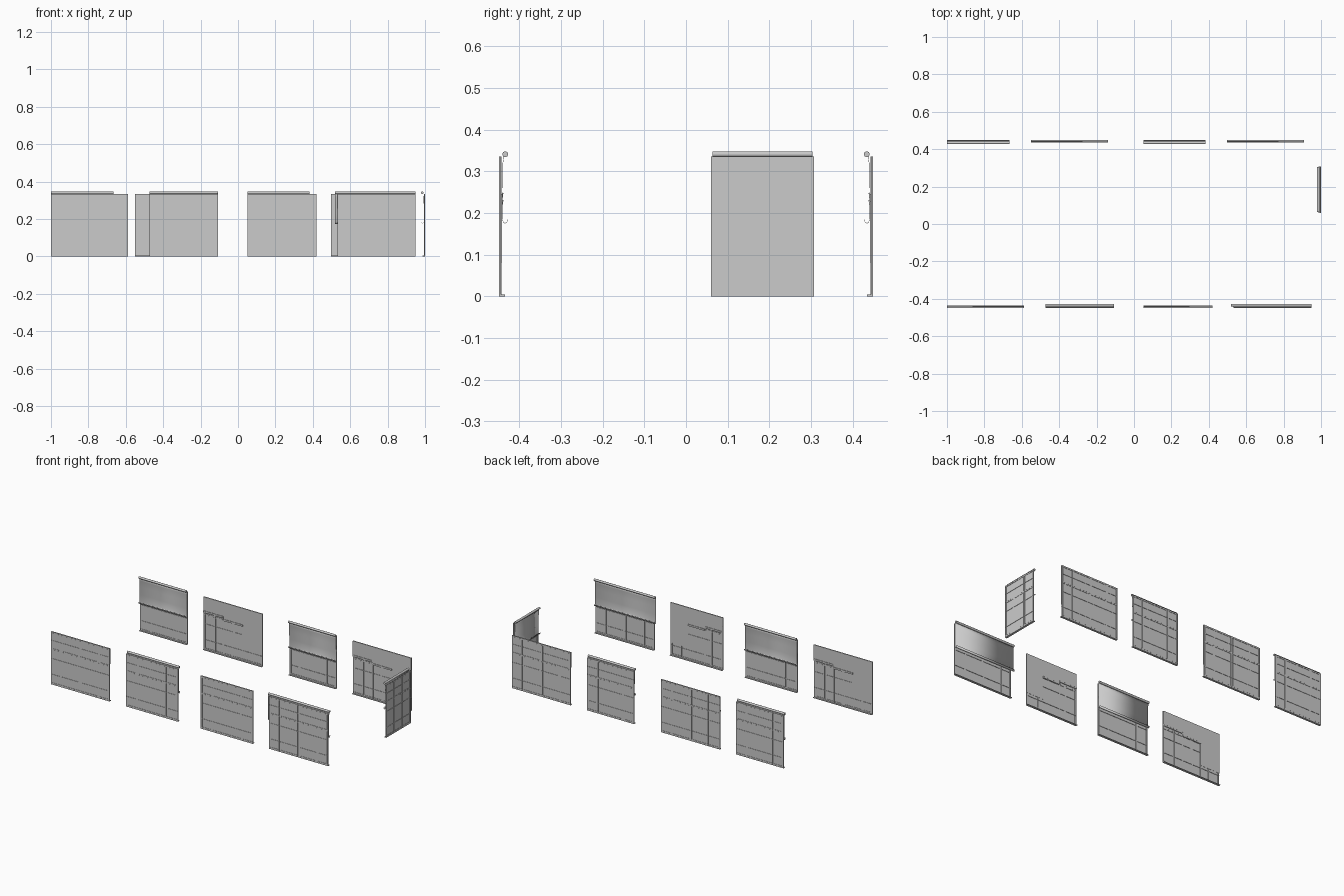
import bpy, bmesh, math
from mathutils import Matrix

cube = bpy.data.objects.get("Cube")
if cube:
    bpy.data.objects.remove(cube, do_unlink=True)

# one plain grey for every part
GREY = bpy.data.materials.new("pale grey")
GREY.use_nodes = True
GREY.diffuse_color = (0.6, 0.6, 0.6, 1)
GREY.node_tree.nodes["Principled BSDF"].inputs["Base Color"].default_value = (0.6, 0.6, 0.6, 1)

HEIGHT = 0.335
TRANSOM = 0.225


def finish(bm, name, place):
    bmesh.ops.recalc_face_normals(bm, faces=bm.faces)
    me = bpy.data.meshes.new(name)
    bm.to_mesh(me)
    bm.free()
    me.materials.append(GREY)
    ob = bpy.data.objects.new(name, me)
    ob.matrix_world = place
    bpy.context.collection.objects.link(ob)
    return ob


def smooth(ob):
    for o in bpy.context.selected_objects:
        o.select_set(False)
    bpy.context.view_layer.objects.active = ob
    ob.select_set(True)
    bpy.ops.object.shade_smooth_by_angle(angle=math.radians(40))


def box(bm, x0, x1, y0, y1, z0, z1):
    size = Matrix.Diagonal((x1 - x0, y1 - y0, z1 - z0, 1))
    mid = Matrix.Translation(((x0 + x1) / 2, (y0 + y1) / 2, (z0 + z1) / 2))
    bmesh.ops.create_cube(bm, size=1, matrix=mid @ size)


def window(name, place, w, mullions):
    """Glazed panel, width along local x, room side toward local -y."""
    h = w / 2
    # glass with fine glazing bars that run across the mullions
    bm = bmesh.new()
    box(bm, -h, h, -0.0028, -0.0018, 0.002, HEIGHT - 0.002)
    for z in (0.065, 0.165, 0.28):
        box(bm, -h, h, -0.0054, 0.0004, z - 0.0006, z + 0.0006)
    finish(bm, name + "_glass", place)

    # posts, rails and sill, with thin raised seals along their edges
    frame, seal = bmesh.new(), bmesh.new()
    posts = [(-h + f * w, 0.009 if f == 0.5 else 0.006) for f in mullions]
    posts += [(-h + 0.005, 0.005), (h - 0.005, 0.005)]
    for x, half in posts:
        box(frame, x - half, x + half, -0.004, -0.001, 0, HEIGHT)
        for s in (-1, 1):
            c = x + s * (half - 0.0016)
            box(seal, c - 0.0016, c + 0.0016, -0.005, 0, 0, HEIGHT)
    for z in (HEIGHT - 0.005, TRANSOM, 0.0075):
        box(frame, -h, h, -0.0045, -0.0005, z - 0.005, z + 0.005)
        for s in (-1, 1):
            c = z + s * 0.0036
            box(seal, -h, h, -0.005, 0, c - 0.0014, c + 0.0014)
    box(frame, -h, h, -0.014, 0, 0, 0.004)
    finish(frame, name + "_frame", place)
    finish(seal, name + "_seals", place)


def roller_blind(name, place, w, extra=0.0):
    """Tube at the head and a hanging sheet with a curled hem."""
    x0, x1 = -w / 2, w / 2 + extra
    bm = bmesh.new()
    turn = Matrix.Translation(((x0 + x1) / 2, -0.015, 0.341)) @ Matrix.Rotation(math.pi / 2, 4, 'Y')
    bmesh.ops.create_cone(bm, cap_ends=True, segments=16, radius1=0.007,
                          radius2=0.007, depth=x1 - x0, matrix=turn)
    smooth(finish(bm, name + "_blind_tube", place))

    # sheet profile, depth and height
    profile = [(-0.012, 0.336), (-0.0095, 0.32), (-0.009, 0.28), (-0.008, 0.23), (-0.008, 0.185),
               (-0.0105, 0.178), (-0.015, 0.175), (-0.019, 0.178), (-0.021, 0.186)]
    bm = bmesh.new()
    rows = [[bm.verts.new((x, y, z)) for x in (x0, x1)] for y, z in profile]
    for a, b in zip(rows, rows[1:]):
        bm.faces.new((a[0], a[1], b[1], b[0]))
    sheet = finish(bm, name + "_blind_sheet", place)
    smooth(sheet)
    thick = sheet.modifiers.new("thickness", 'SOLIDIFY')
    thick.thickness = 0.001
    thick.offset = 0


def flat_blinds(name, place, w, drops):
    """Flat sheets side by side, each lowered to its own height."""
    sheets, bars = bmesh.new(), bmesh.new()
    for a, b, z in drops:
        x0, x1 = -w / 2 + a * w, -w / 2 + b * w
        box(sheets, x0, x1, -0.0075, -0.0065, z, HEIGHT)
        if z > 0.2:
            # hem bar with a lip, and a guide post at the inner edge
            box(bars, x0, x1, -0.010, -0.006, z - 0.008, z)
            box(sheets, x0, x1, -0.0105, -0.007, z, z + 0.003)
            x = x1 if a == 0 or b < 0.9 else x0
            box(bars, x - 0.003, x + 0.003, -0.0064, -0.004, 0.004, z)
    finish(sheets, name + "_flat_blinds", place)
    finish(bars, name + "_blind_hems", place)


FOUR = (0.19, 0.5, 0.82)
THREE = (0.22, 0.78)
STEPS = [(0, 0.34, 0.245), (0.34, 0.67, 0.228), (0.67, 1, 0.08)]
STEPS_REVERSED = [(1 - b, 1 - a, z) for a, b, z in STEPS]

# name, left end, right end, row side, mullions, blind drops (None = roller)
PANELS = [
    ("front_window_1", -1.0, -0.588, -1, FOUR, STEPS),
    ("front_window_2", -0.473, -0.107, -1, THREE, None),
    ("front_window_3", 0.052, 0.419, -1, THREE, STEPS_REVERSED),
    ("front_window_4", 0.532, 0.948, -1, FOUR, None),
    ("back_window_1", -1.0, -0.666, 1, THREE, None),
    ("back_window_2", -0.552, -0.138, 1, FOUR, STEPS),
    ("back_window_3", 0.052, 0.382, 1, THREE, None),
    ("back_window_4", 0.497, 0.908, 1, FOUR, STEPS),
]

for name, x0, x1, side, mullions, drops in PANELS:
    place = Matrix.Translation(((x0 + x1) / 2, side * 0.449, 0))
    if side < 0:
        place = place @ Matrix.Rotation(math.pi, 4, 'Z')
    window(name, place, x1 - x0, mullions)
    if drops:
        flat_blinds(name, place, x1 - x0, drops)
    else:
        roller_blind(name, place, x1 - x0, 0.013 if name == "front_window_4" else 0)

# single end window facing +x
end = Matrix.Translation((1.0, 0.1835, 0)) @ Matrix.Rotation(-math.pi / 2, 4, 'Z')
window("end_window", end, 0.247, (0.325, 0.67))
roller_blind("end_window", end, 0.24)
